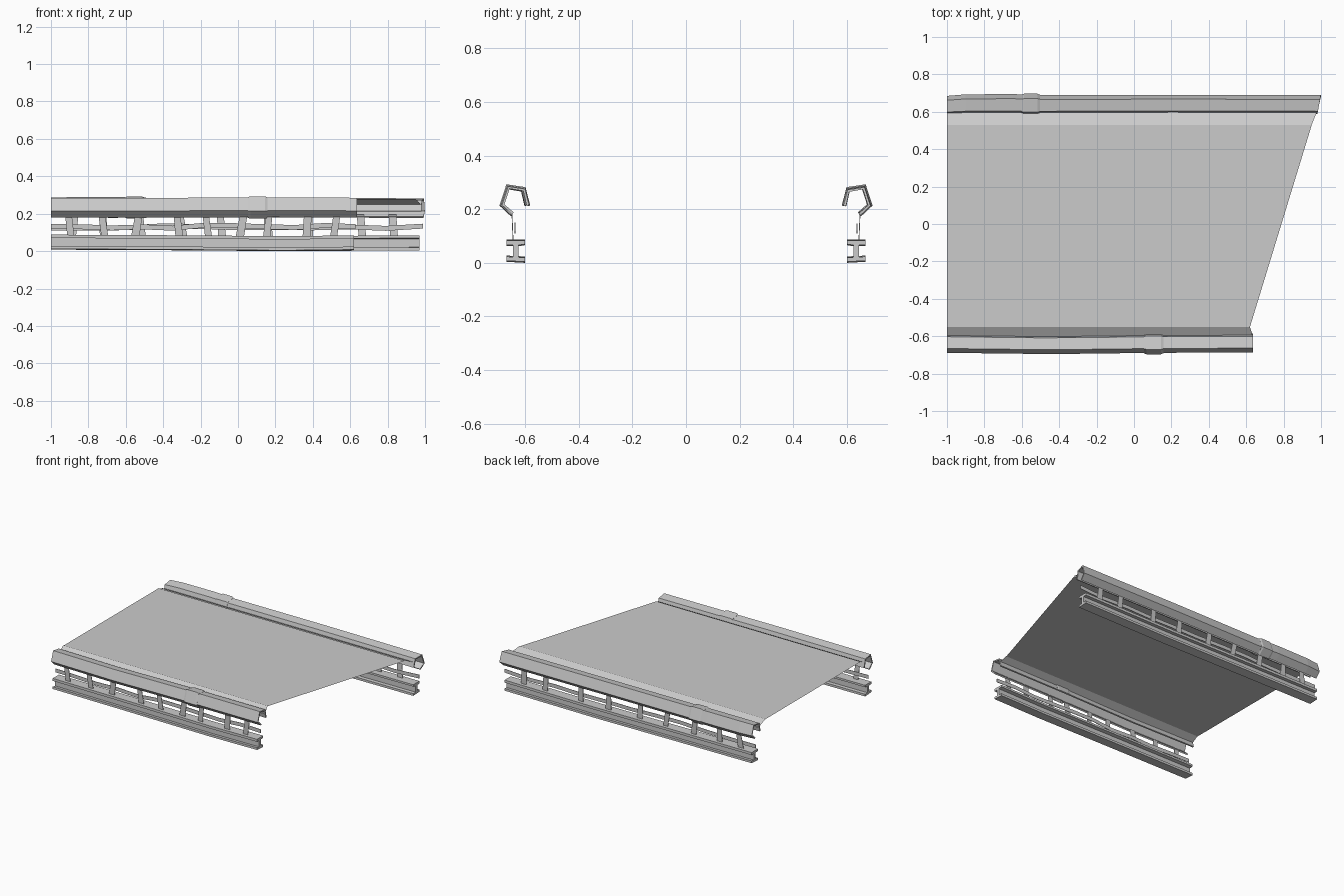
import bpy, bmesh, random
from mathutils import Vector

if "Cube" in bpy.data.objects:
    bpy.data.objects.remove(bpy.data.objects["Cube"])

random.seed(4)


def finish(name, bm, thickness=0.0):
    bmesh.ops.recalc_face_normals(bm, faces=bm.faces)
    me = bpy.data.meshes.new(name)
    bm.to_mesh(me)
    bm.free()
    ob = bpy.data.objects.new(name, me)
    bpy.context.collection.objects.link(ob)
    if thickness:
        m = ob.modifiers.new("thickness", 'SOLIDIFY')
        m.thickness = thickness
        m.offset = 0
    return ob


def sweep(name, profile, stations, side, closed=False, thickness=0.0, end_shear=0.0):
    """Sweep a (y, z) profile along x; a station is (x, dy, dz, scale)."""
    bm = bmesh.new()
    cy = sum(p[0] for p in profile) / len(profile)
    cz = sum(p[1] for p in profile) / len(profile)
    rings = []
    for i, (x, dy, dz, s) in enumerate(stations):
        shear = end_shear if i == len(stations) - 1 else 0
        rings.append([bm.verts.new((x - shear * (0.69 - y),
                                    side * (cy + (y - cy) * s + dy),
                                    cz + (z - cz) * s + dz)) for y, z in profile])
    n = len(profile)
    for a, b in zip(rings, rings[1:]):
        for i in range(n if closed else n - 1):
            j = (i + 1) % n
            bm.faces.new((a[i], a[j], b[j], b[i]))
    if closed:
        bm.faces.new(rings[0])
        bm.faces.new(rings[-1])
    return finish(name, bm, thickness)


# Deck: bevelled panels separated by seams
SEAM_A = -0.48
FRONT, BACK = -0.55, 0.53


def seam_b(y):
    return 0.09 + (y - FRONT) * 0.15


def right_edge(y):
    return 0.62 + (y - FRONT) * 0.306


def left_edge(y):
    return -1.0


def first_seam(y):
    return SEAM_A


bm = bmesh.new()
columns = [(left_edge, first_seam, -0.19), (first_seam, seam_b, -0.015),
           (seam_b, right_edge, -0.31)]
for lo, hi, split in columns:
    for y0, y1 in ((FRONT, split), (split, BACK)):
        bm.faces.new([bm.verts.new((x, y, 0.276)) for x, y in
                      ((lo(y0), y0), (hi(y0), y0), (hi(y1), y1), (lo(y1), y1))])
bmesh.ops.inset_individual(bm, faces=bm.faces[:], thickness=0.012, depth=0.008)
finish("deck_panels", bm)

# Sloping deck margins running down to the rails
for name, ya, yb, xa, xb in (("front_deck_slope", FRONT, -0.605, 0.62, 0.637),
                             ("back_deck_slope", BACK, 0.605, 0.95, 0.98)):
    bm = bmesh.new()
    bm.faces.new([bm.verts.new(p) for p in ((-1, ya, 0.279), (xa, ya, 0.279),
                                            (xb, yb, 0.245), (-1, yb, 0.245))])
    ob = finish(name, bm)
    if ob.data.polygons[0].normal.z < 0:
        ob.data.flip_normals()

RAIL = [(0.592, 0.215), (0.606, 0.272), (0.663, 0.281), (0.684, 0.217), (0.648, 0.184)]
BEAM = [(0.60, 0.0), (0.67, 0.004), (0.67, 0.020), (0.645, 0.017), (0.645, 0.062),
        (0.67, 0.062), (0.67, 0.080), (0.60, 0.080), (0.60, 0.066), (0.626, 0.062),
        (0.626, 0.017), (0.60, 0.016)]

# Per-side layout: rail stations, beam end, collars, post positions
sides = [
    ("front", -1, 0.62, 0.637, 0.0,
     [(-1, 0, 0, 1), (-0.5, 0.006, -0.002, 1), (-0.3, 0.005, 0, 1),
      (0.1, 0, 0.001, 1), (0.637, -0.002, 0, 1)],
     [(0.055, 0.155)],
     [-0.9, -0.72, -0.54, -0.32, -0.165, 0.02, 0.16, 0.37, 0.52]),
    ("back", 1, 0.97, 1.0, 0.2,
     [(-1, -0.004, 0, 1), (-0.9, 0.002, 0.001, 1.05), (-0.65, 0.003, 0.001, 1.06),
      (-0.49, 0, 0, 1), (0.2, 0.002, 0, 1), (1.0, 0, -0.003, 1)],
     [(-0.6, -0.505)],
     [-0.88, -0.72, -0.52, -0.3, -0.09, 0.16, 0.38, 0.66, 0.83]),
]

for label, s, beam_end, rail_end, shear, rail_path, collars, posts in sides:
    # Bent sheet rail and the collars wrapped around it
    sweep(label + "_rail", RAIL, rail_path, s, thickness=0.01, end_shear=shear)
    for x0, x1 in collars:
        sweep(label + "_rail_collar", RAIL,
              [(x0, 0, 0, 1.08), (x0 + 0.012, 0.001, 0.001, 1.17),
               (x1 - 0.012, 0.001, 0.001, 1.17), (x1, 0, 0, 1.08)], s, thickness=0.008)

    # I-beam along the ground
    sweep(label + "_beam", BEAM, [(-1 if s < 0 else -0.99, 0, 0.008, 1), (-0.4, 0, 0.005, 1),
                                  (0.25, 0, 0.0, 1), (beam_end, 0, 0.004, 1)],
          s, closed=True)

    # Flat posts, each leaning slightly
    bm = bmesh.new()
    for x in posts:
        lean = random.uniform(-0.012, 0.012)
        w0, w1 = random.uniform(0.018, 0.023), random.uniform(0.016, 0.021)
        bm.faces.new([bm.verts.new(p) for p in (
            (x - w0 - lean, s * 0.645, 0.075), (x + w0 - lean, s * 0.645, 0.075),
            (x + w1 + lean, s * 0.65, 0.195), (x - w1 + lean, s * 0.65, 0.195))])
    finish(label + "_posts", bm, 0.003)

    # Wavy horizontal strip behind the posts
    bm = bmesh.new()
    count = 10
    previous = None
    for i in range(count + 1):
        x = -1 + (rail_end - 0.01 + 1) * i / count
        z = 0.13 + random.uniform(-0.009, 0.009)
        pair = [bm.verts.new((x, s * 0.638, z + d)) for d in (-0.013, 0.013)]
        if previous:
            bm.faces.new((previous[0], pair[0], pair[1], previous[1]))
        previous = pair
    finish(label + "_strip", bm, 0.003)
